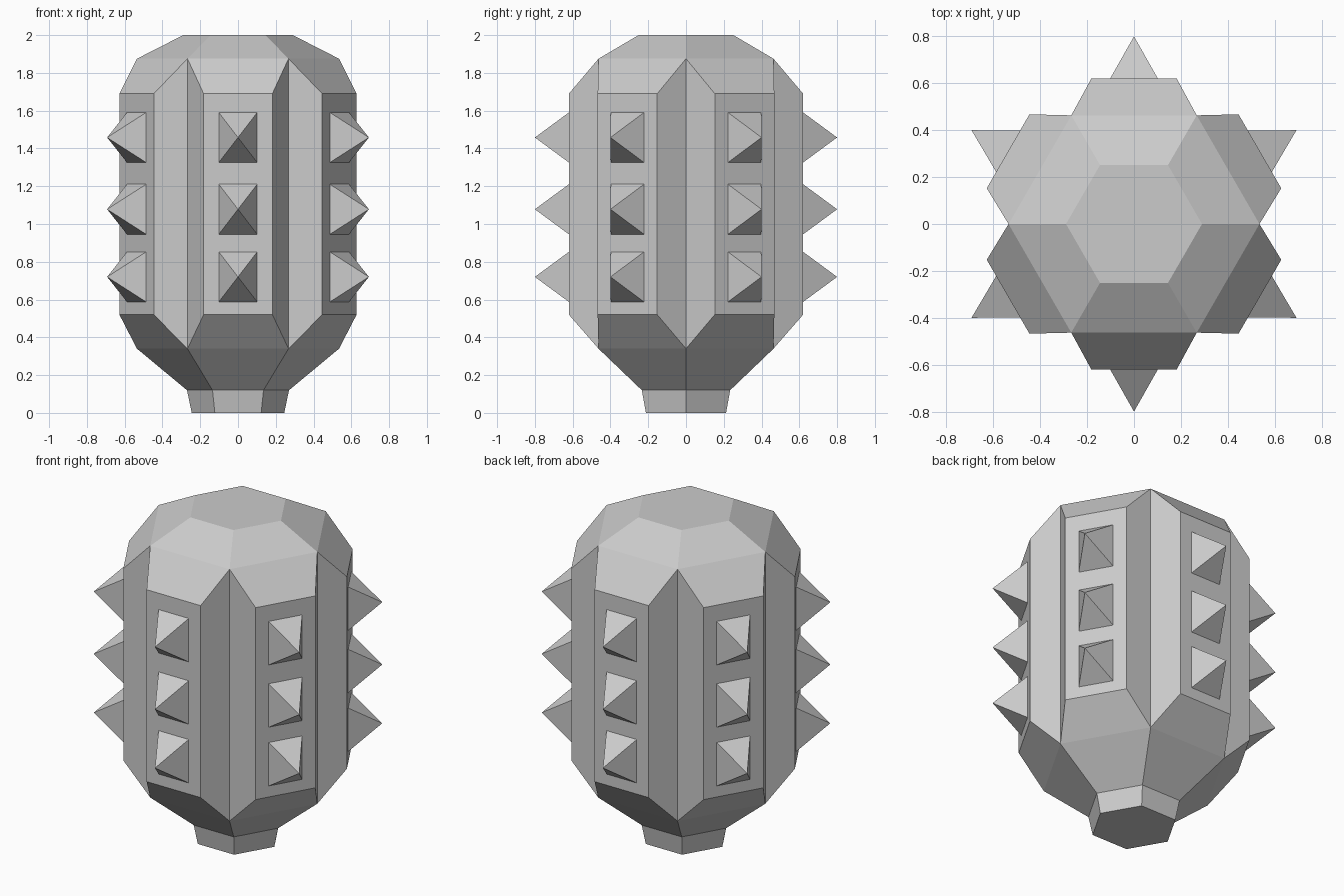
import bpy, bmesh
from math import sin, cos, pi
from mathutils import Vector

cube = bpy.data.objects.get("Cube")
if cube:
    bpy.data.objects.remove(cube, do_unlink=True)

grey = bpy.data.materials.new("plain grey")
grey.use_nodes = True
COLOUR = (0.6, 0.6, 0.6, 1)
grey.diffuse_color = COLOUR
grey.node_tree.nodes["Principled BSDF"].inputs["Base Color"].default_value = COLOUR

SIDES = 6
PANEL_DISTANCE = 0.62


def finish(bm, name):
    bmesh.ops.recalc_face_normals(bm, faces=bm.faces)
    mesh = bpy.data.meshes.new(name)
    bm.to_mesh(mesh)
    bm.free()
    mesh.materials.append(grey)
    obj = bpy.data.objects.new(name, mesh)
    bpy.context.scene.collection.objects.link(obj)
    return obj


def axes(i):
    """Outward and sideways directions of side i."""
    a = (i + 0.5) * 2 * pi / SIDES
    return Vector((cos(a), sin(a), 0)), Vector((-sin(a), cos(a), 0))


# Body: stacked six-sided rings, (radius, height)
profile = [(0.245, 0), (0.27, 0.12), (0.535, 0.34), (0.535, 1.875), (0.29, 2)]
bm = bmesh.new()
rings = [[bm.verts.new((r * cos(i * 2 * pi / SIDES), r * sin(i * 2 * pi / SIDES), z))
          for i in range(SIDES)] for r, z in profile]
bm.faces.new(rings[0][::-1])
bm.faces.new(rings[-1])
walls = []
for level, (low, high) in enumerate(zip(rings, rings[1:])):
    for i in range(SIDES):
        j = (i + 1) % SIDES
        face = bm.faces.new((low[i], low[j], high[j], high[i]))
        if level == 2:
            walls.append(face)

# Raised panels: every tall wall is pushed out and tapered
raised = bmesh.ops.extrude_discrete_faces(bm, faces=walls)["faces"]
for face in raised:
    centre = face.calc_center_median()
    out = Vector((centre.x, centre.y, 0)).normalized()
    side = Vector((-out.y, out.x, 0))
    for v in face.verts:
        across = 0.182 if v.co.dot(side) > 0 else -0.182
        height = 1.69 if v.co.z > centre.z else 0.52
        v.co = out * PANEL_DISTANCE + side * across + Vector((0, 0, height))
finish(bm, "body")

# Spikes: three four-sided pyramids on every panel
for i in range(SIDES):
    out, side = axes(i)
    bm = bmesh.new()
    for z in (0.72, 1.078, 1.458):
        base = [bm.verts.new(out * (PANEL_DISTANCE - 0.002) + side * s * 0.103
                             + Vector((0, 0, z + t * 0.134)))
                for s, t in ((-1, -1), (1, -1), (1, 1), (-1, 1))]
        tip = bm.verts.new(out * 0.8 + Vector((0, 0, z)))
        bm.faces.new(base[::-1])
        for k in range(4):
            bm.faces.new((base[k], base[(k + 1) % 4], tip))
    finish(bm, f"spikes_{i + 1}")
